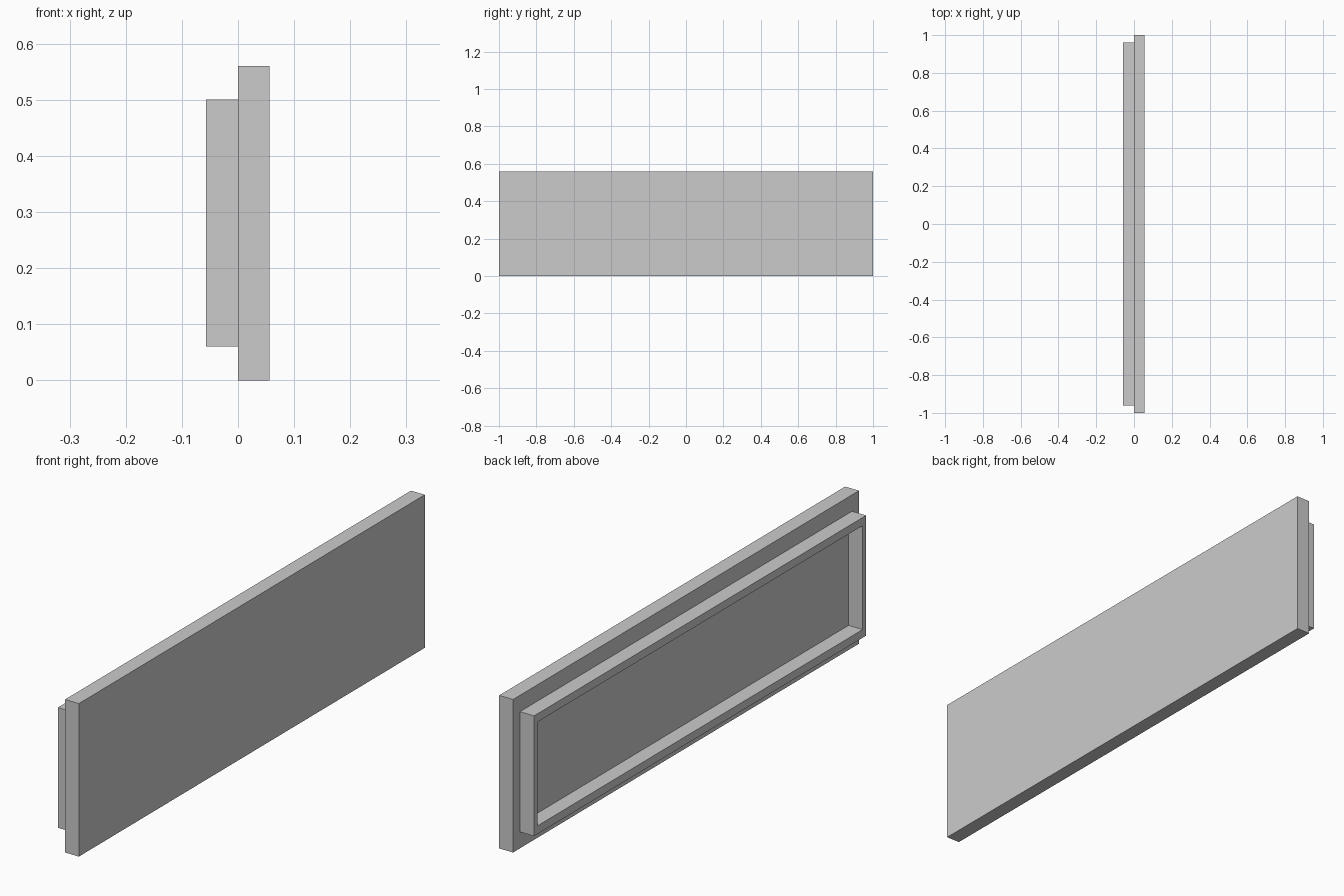
import bpy
import bmesh

if "Cube" in bpy.data.objects:
    bpy.data.objects.remove(bpy.data.objects["Cube"], do_unlink=True)

grey = bpy.data.materials.new("plain grey")
grey.use_nodes = True
colour = (0.6, 0.6, 0.6, 1)
grey.diffuse_color = colour
grey.node_tree.nodes["Principled BSDF"].inputs["Base Color"].default_value = colour


def slab(name, x0, x1, half_y, z0, z1, wall=None):
    """Extrude a rectangle, or a rectangular ring if wall (y, z) is given."""
    def loop(bm, x, dy, dz):
        corners = [(-1, z0 + dz), (1, z0 + dz), (1, z1 - dz), (-1, z1 - dz)]
        return [bm.verts.new((x, s * (half_y - dy), z)) for s, z in corners]

    bm = bmesh.new()
    back, front = loop(bm, x0, 0, 0), loop(bm, x1, 0, 0)
    bands = [(back, front)]
    if wall:
        inner_back, inner_front = loop(bm, x0, *wall), loop(bm, x1, *wall)
        bands += [(front, inner_front), (inner_front, inner_back), (inner_back, back)]
    else:
        bm.faces.new(back)
        bm.faces.new(front)
    for a, b in bands:
        for i in range(4):
            j = (i + 1) % 4
            bm.faces.new((a[i], a[j], b[j], b[i]))
    bmesh.ops.recalc_face_normals(bm, faces=bm.faces)
    mesh = bpy.data.meshes.new(name)
    bm.to_mesh(mesh)
    bm.free()
    mesh.materials.append(grey)
    obj = bpy.data.objects.new(name, mesh)
    bpy.context.collection.objects.link(obj)
    return obj


# Large flat panel
slab("panel", 0, 0.056, 1, 0, 0.56)
# Raised rim behind it, open through to the panel
slab("rear_frame", -0.057, 0, 0.96, 0.06, 0.5, wall=(0.02, 0.03))
